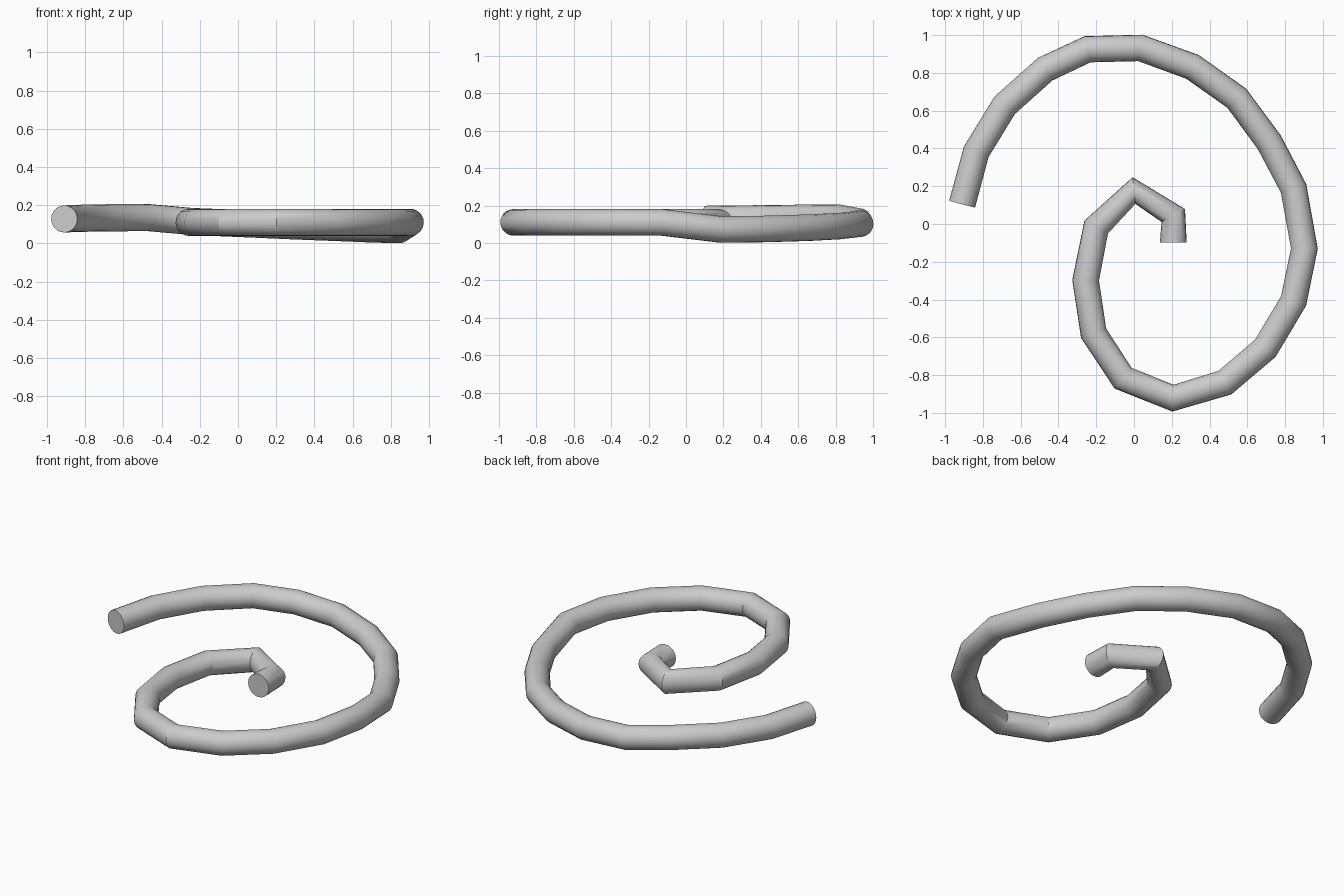
import bpy
import math

# Spiral centreline, from the outer end to the inner end
path = [
    (-0.91, 0.105, 0.128), (-0.835, 0.383, 0.131), (-0.684, 0.629, 0.134),
    (-0.47, 0.82, 0.135), (-0.246, 0.925, 0.115), (0.034, 0.932, 0.103),
    (0.309, 0.832, 0.091), (0.544, 0.666, 0.082), (0.716, 0.433, 0.075),
    (0.845, 0.188, 0.072), (0.902, -0.13, 0.11), (0.845, -0.407, 0.11),
    (0.695, -0.658, 0.11), (0.481, -0.84, 0.11), (0.206, -0.922, 0.11),
    (-0.058, -0.816, 0.11), (-0.214, -0.578, 0.11), (-0.256, -0.298, 0.11),
    (-0.2, -0.016, 0.11), (0.0, 0.177, 0.11), (0.208, 0.045, 0.11),
    (0.208, -0.097, 0.11),
]

# Round tube swept along the straight-segment path, closed at both ends
curve = bpy.data.curves.new("spiral_tube", 'CURVE')
curve.dimensions = '3D'
curve.bevel_depth = 0.071
curve.bevel_resolution = 8
curve.use_fill_caps = True
spline = curve.splines.new('POLY')
spline.points.add(len(path) - 1)
for point, co in zip(spline.points, path):
    point.co = (*co, 1.0)

tube = bpy.data.objects.new("spiral_tube", curve)
bpy.context.collection.objects.link(tube)
bpy.context.view_layer.objects.active = tube
tube.select_set(True)
bpy.ops.object.convert(target='MESH')

# Keep the end caps and tight bends crisp
bpy.ops.object.shade_smooth_by_angle(angle=math.radians(30))
